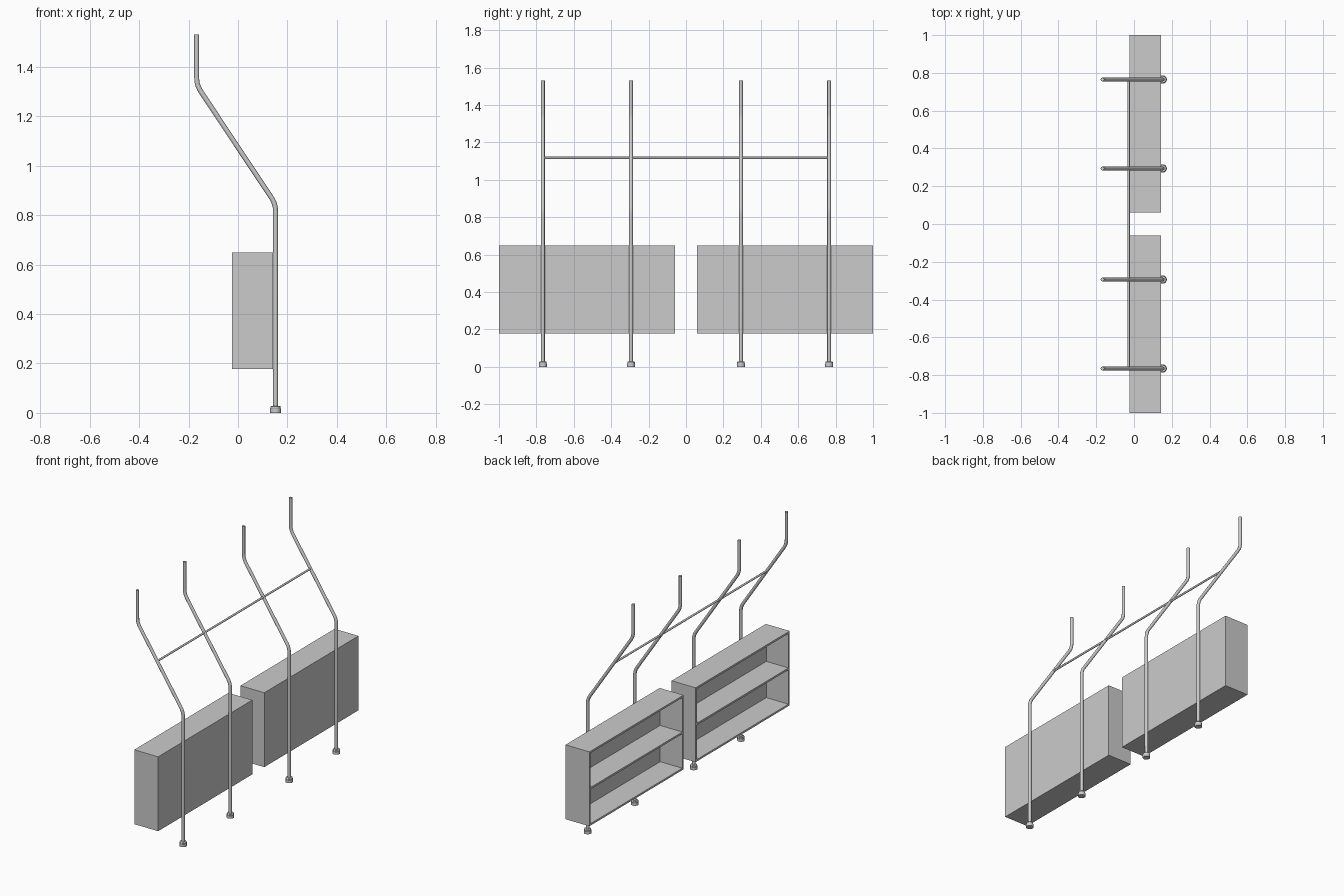
import bpy
import math
from mathutils import Vector

if "Cube" in bpy.data.objects:
    bpy.data.objects.remove(bpy.data.objects["Cube"])


def make_material(name, color):
    mat = bpy.data.materials.new(name)
    mat.use_nodes = True
    mat.diffuse_color = color
    mat.node_tree.nodes["Principled BSDF"].inputs["Base Color"].default_value = color
    return mat


grey = make_material("light grey metal", (0.6, 0.6, 0.6, 1))


def smooth(obj):
    bpy.ops.object.select_all(action="DESELECT")
    obj.select_set(True)
    bpy.context.view_layer.objects.active = obj
    bpy.ops.object.shade_smooth_by_angle(angle=math.radians(40))


def box(name, low, high):
    low, high = Vector(low), Vector(high)
    bpy.ops.mesh.primitive_cube_add(size=1, location=(low + high) / 2)
    obj = bpy.context.object
    obj.name = name
    obj.scale = high - low
    bpy.ops.object.transform_apply(location=False, rotation=False, scale=True)
    obj.data.materials.append(grey)


def cylinder(name, radius, center, depth, rotation=(0, 0, 0), bevel=0):
    bpy.ops.mesh.primitive_cylinder_add(vertices=24, radius=radius, depth=depth,
                                        location=center, rotation=rotation)
    obj = bpy.context.object
    obj.name = name
    obj.data.materials.append(grey)
    if bevel:
        mod = obj.modifiers.new("bevel", "BEVEL")
        mod.width = bevel
        mod.segments = 2
        mod.limit_method = "ANGLE"
    smooth(obj)


def rounded_path(corners, trim, steps=6):
    """Replace each inner corner with a short curved bend."""
    path = [corners[0]]
    for before, corner, after in zip(corners, corners[1:], corners[2:]):
        start = corner + (before - corner).normalized() * trim
        end = corner + (after - corner).normalized() * trim
        for i in range(steps + 1):
            t = i / steps
            path.append(start * (1 - t) ** 2 + corner * 2 * t * (1 - t) + end * t * t)
    path.append(corners[-1])
    return path


def tube(name, path, radius):
    curve = bpy.data.curves.new(name, "CURVE")
    curve.dimensions = "3D"
    curve.bevel_depth = radius
    curve.bevel_resolution = 4
    curve.use_fill_caps = True
    spline = curve.splines.new("POLY")
    spline.points.add(len(path) - 1)
    for point, co in zip(spline.points, path):
        point.co = (*co, 1)
    obj = bpy.data.objects.new(name, curve)
    bpy.context.collection.objects.link(obj)
    curve.materials.append(grey)
    bpy.ops.object.select_all(action="DESELECT")
    obj.select_set(True)
    bpy.context.view_layer.objects.active = obj
    bpy.ops.object.convert(target="MESH")
    smooth(bpy.context.object)


# Bent poles on stepped feet
POLE_X, POLE_TOP_X, POLE_R = 0.152, -0.167, 0.01
for i, y in enumerate((-0.765, -0.294, 0.294, 0.765), 1):
    corners = [Vector((x, y, z)) for x, z in
               ((POLE_X, 0.01), (POLE_X, 0.845), (POLE_TOP_X, 1.325), (POLE_TOP_X, 1.53))]
    tube(f"pole_{i}", rounded_path(corners, 0.03), POLE_R)
    cylinder(f"foot_base_{i}", 0.022, (POLE_X, y, 0.009), 0.018)
    cylinder(f"foot_collar_{i}", 0.02, (POLE_X, y, 0.022), 0.012, bevel=0.003)

# Cross bar through the sloping part of the poles
cylinder("cross_bar", 0.006, (-0.028, 0, 1.118), 1.53, (math.pi / 2, 0, 0))

# Two open shelf cases, open towards -x
FRONT, BACK, LOW, HIGH, T = -0.025, 0.142, 0.178, 0.648, 0.012
MID = (LOW + HIGH) / 2
for side, y0, y1 in (("front", -1, -0.06), ("rear", 0.06, 1)):
    box(f"{side}_case_back_panel", (BACK - T, y0 + T, LOW + T), (BACK, y1 - T, HIGH - T))
    box(f"{side}_case_bottom", (FRONT, y0 + T, LOW), (BACK, y1 - T, LOW + T))
    box(f"{side}_case_top", (FRONT, y0 + T, HIGH - T), (BACK, y1 - T, HIGH))
    box(f"{side}_case_shelf", (FRONT, y0 + T, MID - T / 2), (BACK - T, y1 - T, MID + T / 2))
    box(f"{side}_case_end_near", (FRONT, y0, LOW), (BACK, y0 + T, HIGH))
    box(f"{side}_case_end_far", (FRONT, y1 - T, LOW), (BACK, y1, HIGH))
